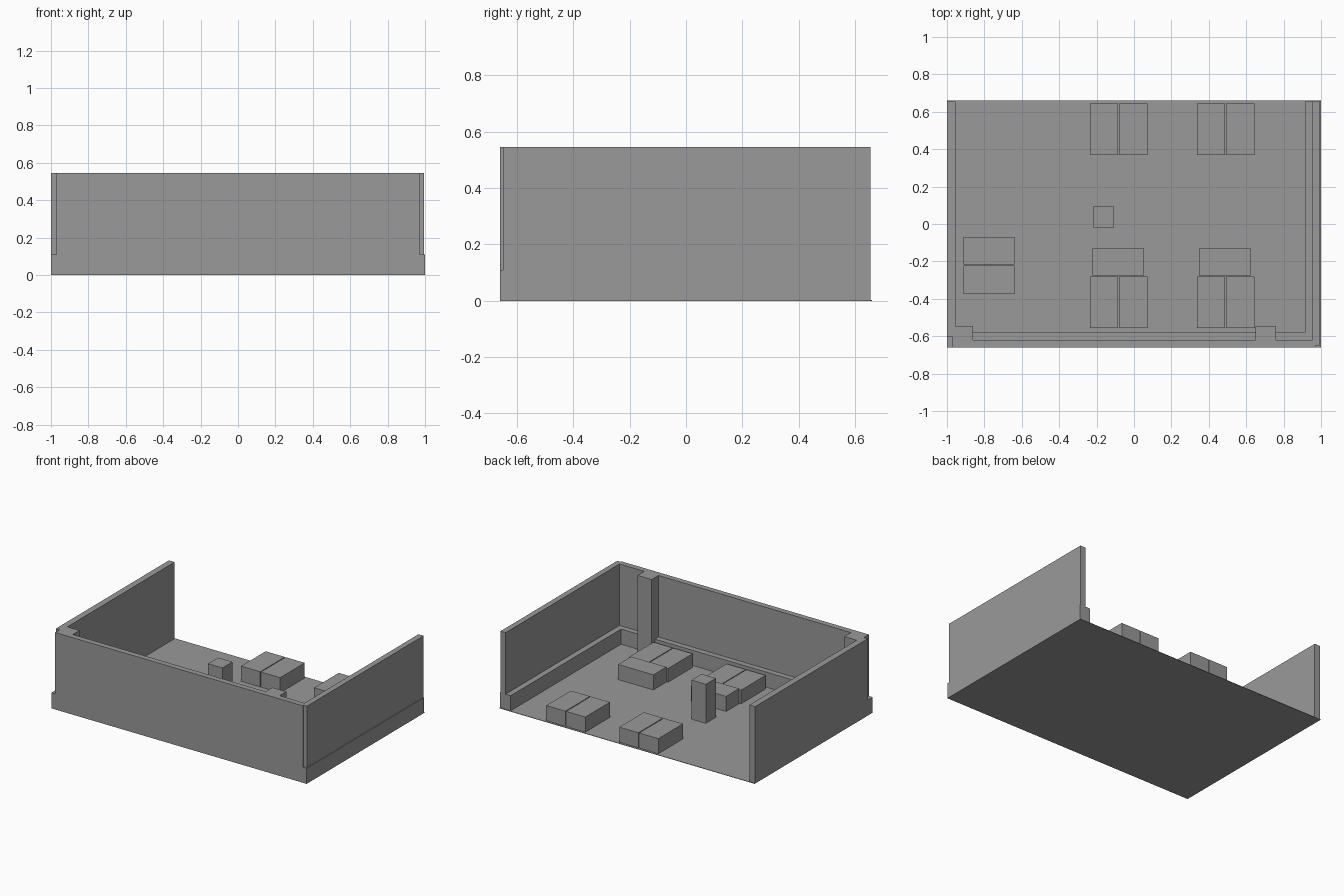
import bpy
import bmesh

default = bpy.data.objects.get("Cube")
if default:
    bpy.data.objects.remove(default, do_unlink=True)

# One plain grey for the whole model
GREY = (0.32, 0.32, 0.32, 1)
grey = bpy.data.materials.new("plain grey")
grey.use_nodes = True
grey.diffuse_color = GREY
grey.node_tree.nodes["Principled BSDF"].inputs["Base Color"].default_value = GREY

FLOOR = 0.003
LEDGE = 0.11
TOP = 0.545
BACK = 0.655
FRONT = -0.66


def prism(name, outline, low, high):
    """Extrude a flat outline from one height to another."""
    bm = bmesh.new()
    face = bm.faces.new([bm.verts.new((x, y, low)) for x, y in outline])
    grown = bmesh.ops.extrude_face_region(bm, geom=[face], use_keep_orig=True)
    verts = [v for v in grown["geom"] if isinstance(v, bmesh.types.BMVert)]
    bmesh.ops.translate(bm, verts=verts, vec=(0, 0, high - low))
    bmesh.ops.recalc_face_normals(bm, faces=bm.faces)
    mesh = bpy.data.meshes.new(name)
    bm.to_mesh(mesh)
    bm.free()
    mesh.materials.append(grey)
    obj = bpy.data.objects.new(name, mesh)
    bpy.context.collection.objects.link(obj)
    return obj


def block(name, x0, x1, y0, y1, high, low=FLOOR):
    return prism(name, [(x0, y0), (x1, y0), (x1, y1), (x0, y1)], low, high)


# Thin floor
block("floor", -1, 1, FRONT, -FRONT, FLOOR, 0)

# Low plinth around three sides, with an inner ledge at the front and left
prism("wall_plinth", [
    (-1, BACK), (-1, FRONT), (1, FRONT), (1, BACK),
    (0.915, BACK), (0.915, -0.58), (-0.955, -0.58), (-0.955, BACK),
], FLOOR, LEDGE)

# Upper walls, notched at the two front corners
prism("upper_walls", [
    (-1, BACK), (-1, -0.605), (-0.97, -0.605), (-0.97, FRONT),
    (0.97, FRONT), (0.97, -0.65), (0.995, -0.65), (0.995, BACK),
    (0.955, BACK), (0.955, -0.62), (-0.955, -0.62), (-0.955, BACK),
], LEDGE, TOP)

# Full-height columns against the front wall
block("corner_column", -0.955, -0.86, -0.62, -0.545, TOP)
block("wall_column", 0.65, 0.76, -0.62, -0.545, TOP)

# Pairs of low blocks standing side by side
GAP = 0.003
for row, y0, y1, high in (("front", -0.555, -0.28, 0.1), ("back", 0.37, 0.645, LEDGE)):
    for side, mid in (("right", -0.082), ("left", 0.49)):
        block(f"{row}_{side}_block_a", mid - 0.153, mid - GAP, y0, y1, high)
        block(f"{row}_{side}_block_b", mid + GAP, mid + 0.153, y0, y1, high)

# Crosswise blocks behind the front pairs
for side, mid in (("right", -0.085), ("left", 0.485)):
    block(f"{side}_cross_block", mid - 0.138, mid + 0.138, -0.275, -0.13, LEDGE)

# Pair beside the right wall
block("side_block_front", -0.912, -0.64, -0.375, -0.22 - GAP, LEDGE)
block("side_block_back", -0.912, -0.64, -0.22 + GAP, -0.07, LEDGE)

# Free-standing post
block("post", -0.22, -0.108, -0.02, 0.093, 0.28)
